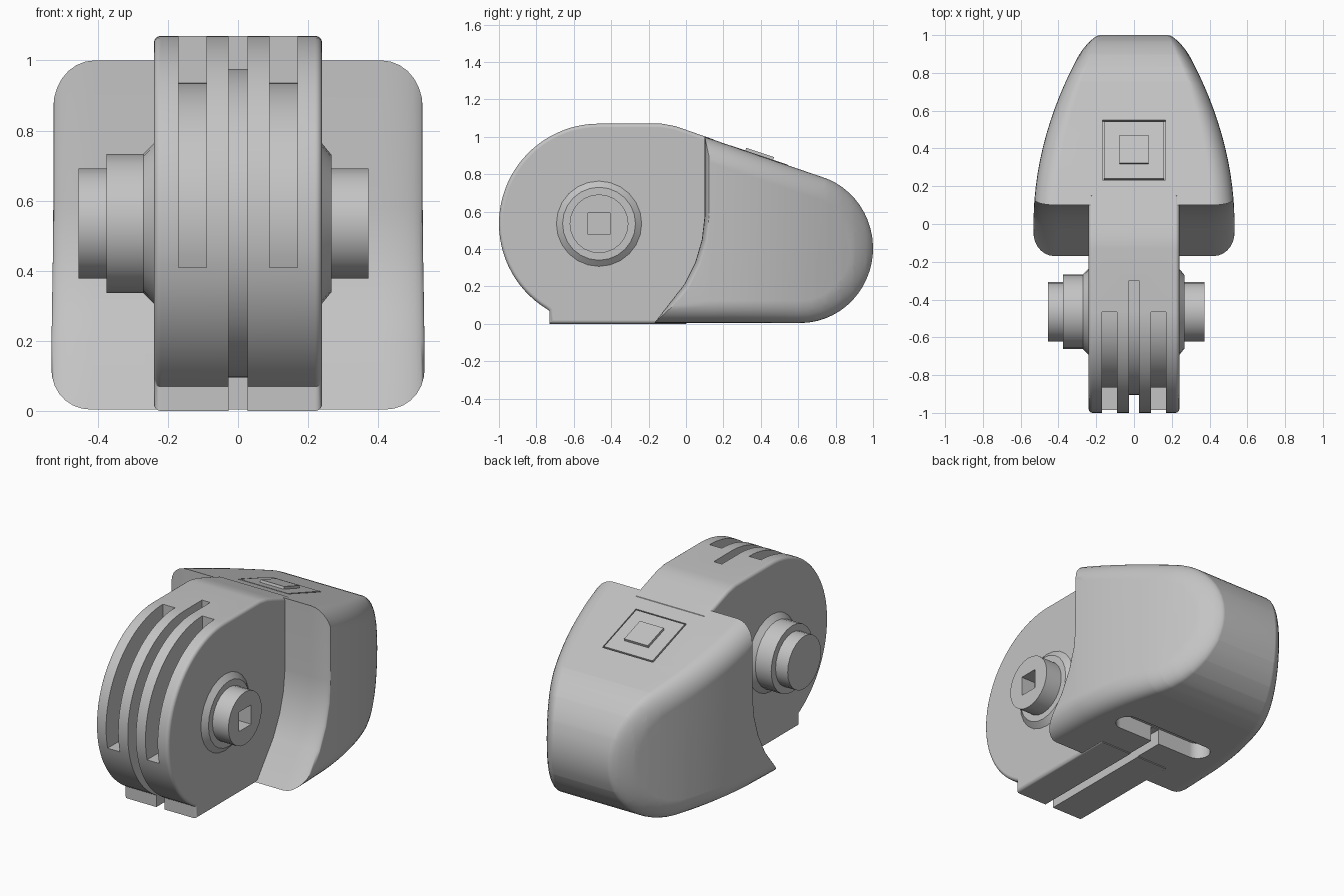
import bpy
import bmesh
from math import sin, cos, radians, atan
from mathutils import Matrix, Vector

default = bpy.data.objects.get("Cube")
if default:
    bpy.data.objects.remove(default, do_unlink=True)

grey = bpy.data.materials.new("plain grey")
grey.use_nodes = True
grey.diffuse_color = (0.55, 0.55, 0.55, 1)
grey.node_tree.nodes["Principled BSDF"].inputs["Base Color"].default_value = grey.diffuse_color

WHEEL_Y, WHEEL_Z = -0.465, 0.535


def arc(cy, cz, ry, rz, start, end, steps):
    angles = [radians(start + (end - start) * i / steps) for i in range(steps + 1)]
    return [(cy + ry * cos(a), cz + rz * sin(a)) for a in angles]


def wheel_arc(r, start, end, steps):
    return arc(WHEEL_Y, WHEEL_Z, r, r, start, end, steps)


def rect(cy, cz, hy, hz):
    return [(cy - hy, cz - hz), (cy + hy, cz - hz), (cy + hy, cz + hz), (cy - hy, cz + hz)]


def loft(name, rings, matrix=Matrix(), shape=None):
    """Join (x, outline) rings into a closed solid."""
    bm = bmesh.new()
    rows = [[bm.verts.new((x, y, z)) for y, z in outline] for x, outline in rings]
    n = len(rows[0])
    for a, b in zip(rows, rows[1:]):
        for i in range(n):
            j = (i + 1) % n
            bm.faces.new((a[i], a[j], b[j], b[i]))
    bm.faces.new(rows[0])
    bm.faces.new(rows[-1])
    if shape:
        shape(bm)
    bm.transform(matrix)
    bmesh.ops.recalc_face_normals(bm, faces=bm.faces[:])
    mesh = bpy.data.meshes.new(name)
    bm.to_mesh(mesh)
    bm.free()
    mesh.materials.append(grey)
    obj = bpy.data.objects.new(name, mesh)
    bpy.context.collection.objects.link(obj)
    return obj


def prism(name, x0, x1, outline, matrix=Matrix()):
    return loft(name, [(x0, outline), (x1, outline)], matrix)


def inset(outline, amounts):
    """Move each edge of a counterclockwise outline inward by its own amount."""
    n = len(outline)
    pts = [Vector(p) for p in outline]
    normals = []
    for i in range(n):
        d = (pts[(i + 1) % n] - pts[i]).normalized()
        normals.append(Vector((-d.y, d.x)))
    out = []
    for i in range(n):
        a, b = normals[i - 1], normals[i]
        da, db = amounts[i - 1], amounts[i]
        det = a.x * b.y - a.y * b.x
        if abs(det) < 1e-4:
            move = b * db
        else:
            move = Vector(((da * b.y - db * a.y) / det, (a.x * db - b.x * da) / det))
        out.append(tuple(pts[i] + move))
    return out


def rounded(name, outline, amounts, half, radius, steps, shape=None):
    """Solid of the outline, with rounded edges towards both sides."""
    side = []
    for k in range(steps + 1):
        a = radians(90 * k / steps)
        ring = inset(outline, [d * (1 - cos(a)) for d in amounts])
        side.append((half - radius * (1 - sin(a)), ring))
    return loft(name, [(-x, r) for x, r in reversed(side)] + side, shape=shape)


def cut(obj, cutter):
    mod = obj.modifiers.new("cut", 'BOOLEAN')
    mod.operation = 'DIFFERENCE'
    mod.solver = 'EXACT'
    mod.object = cutter
    bpy.context.view_layer.objects.active = obj
    bpy.ops.object.modifier_apply(modifier=mod.name)


def smooth(obj):
    bpy.ops.object.select_all(action='DESELECT')
    obj.select_set(True)
    bpy.context.view_layer.objects.active = obj
    bpy.ops.object.shade_smooth_by_angle(angle=radians(32))
    weighted = obj.modifiers.new("weighted normals", 'WEIGHTED_NORMAL')
    weighted.keep_sharp = True


# Wheel housing with its foot
housing_outline = [(-0.73, 0), (0, 0), (0.2, 0.3), (0.2, 0.9), (0.15, 0.985), (0.1, 1.002),
                   (0, 1.037), (-0.06, 1.057), (-0.13, 1.07)]
housing_outline += wheel_arc(0.535, 90, 238, 36) + [(-0.73, 0.07)]
housing = rounded("wheel_housing", housing_outline, [0.02] * len(housing_outline), 0.24, 0.02, 4)

# Rear body, tapered towards the back
body_back = [(-0.17, 0.004)] + arc(0.61, 0.404, 0.39, 0.40, -90, 68, 24)
body_front = [(0.1, 1.0), (0.1, 0.58), (0.085, 0.45), (0.05, 0.33), (-0.01, 0.21)]
BODY_HALF = 0.532


def taper(bm):
    for i in range(13):
        bmesh.ops.bisect_plane(bm, geom=bm.verts[:] + bm.edges[:] + bm.faces[:],
                               plane_co=(0, 0.125 + 0.07 * i, 0), plane_no=(0, 1, 0))
    for v in bm.verts:
        v.co.x *= 1 - 0.3 / BODY_HALF * v.co.y * abs(v.co.y)


body = rounded("rear_body", body_back + body_front,
               [0.12] * len(body_back) + [0.03] * len(body_front), BODY_HALF, 0.12, 7, taper)

# Two curved grooves on the wheel and the centre slit running under the foot
cutters = []
groove = wheel_arc(0.4, 90, 198.2, 24) + [(-1.1, 0.41), (-1.1, 1.2), (WHEEL_Y, 1.2)]
for s in (-1, 1):
    cutter = prism("groove_cutter", s * 0.09, s * 0.17, groove)
    cut(housing, cutter)
    cutters.append(cutter)
slit = [(-0.3, 1.2), (-0.3, 0.975)] + wheel_arc(0.44, 90, 270, 36)
slit += [(0.22, 0.095), (0.22, -0.1), (-1.1, -0.1), (-1.1, 1.2)]
slit_cutter = prism("slit_cutter", -0.027, 0.027, slit)

# Crosswise slot in the underside
upright = Matrix.Rotation(radians(-90), 4, 'Y')
slot = arc(0.25, 0.25, 0.07, 0.07, 0, 180, 12) + arc(0.25, -0.25, 0.07, 0.07, 180, 360, 12)
slot_cutter = prism("slot_cutter", -0.1, 0.1, slot, upright)
for cutter in (slit_cutter, slot_cutter):
    cut(housing, cutter)
    cut(body, cutter)
    cutters.append(cutter)

# Square panel on the sloping top, with a raised tile
slope = 0.337
tilt = (Matrix.Translation((0, 0.392, 1 - 0.292 * slope))
        @ Matrix.Rotation(-atan(slope), 4, 'X') @ upright)
recess = prism("recess_cutter", -0.02, 0.05, rect(0, 0, 0.167, 0.167), tilt)
cut(body, recess)
cutters.append(recess)
panel = prism("top_panel", -0.03, 0.0, rect(0, 0, 0.16, 0.16), tilt)
tile = prism("raised_tile", -0.02, 0.015, rect(0, 0, 0.078, 0.078), tilt)


# Axle hubs
def hub(name, steps):
    return loft(name, [(x, wheel_arc(r, 0, 345, 23)) for x, r in steps])


right_hub = hub("square_drive_hub", [(0.2, 0.228), (0.24, 0.228), (0.267, 0.195),
                                     (0.267, 0.157), (0.372, 0.157)])
left_hub = hub("stepped_hub", [(-0.2, 0.228), (-0.24, 0.228), (-0.27, 0.198), (-0.375, 0.198),
                               (-0.375, 0.157), (-0.455, 0.157)])
socket = prism("socket_cutter", 0.28, 0.5, rect(WHEEL_Y, WHEEL_Z, 0.058, 0.058))
cut(right_hub, socket)
cutters.append(socket)

for cutter in cutters:
    bpy.data.objects.remove(cutter, do_unlink=True)
for part in (housing, body, right_hub, left_hub, panel, tile):
    smooth(part)
